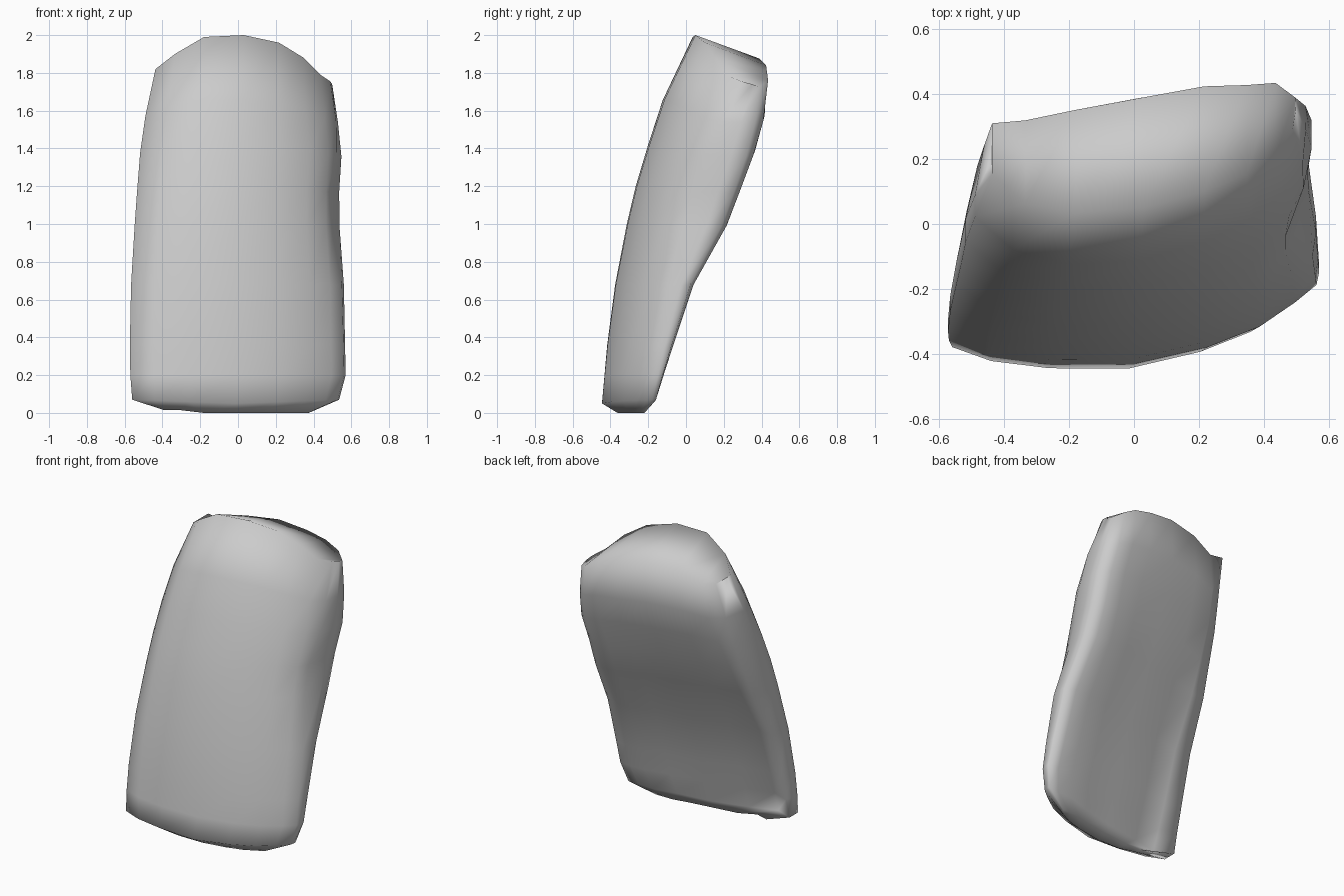
import bpy, bmesh

if "Cube" in bpy.data.objects:
    bpy.data.objects.remove(bpy.data.objects["Cube"])

def lerp(table, v):
    """Piecewise-linear lookup in [(key, value), ...]."""
    if v <= table[0][0]:
        return table[0][1]
    for (a, p), (b, q) in zip(table, table[1:]):
        if v <= b:
            return p + (q - p) * (v - a) / (b - a)
    return table[-1][1]

# Silhouette profiles by height
LEFT = [(0.08, -.56), (.2, -.57), (.5, -.575), (.8, -.56), (1.1, -.54), (1.48, -.51), (1.82, -.437)]
RIGHT = [(.05, .53), (.2, .57), (.7, .56), (1.08, .53), (1.4, .55), (1.75, .497)]
FRONT = [(.05, -.445), (.55, -.40), (1.12, -.29), (1.62, -.14), (2.0, .04)]
BACK = [(.04, -.17), (.35, -.07), (.68, .04), (1.0, .22), (1.4, .37), (1.68, .445), (1.87, .42)]
# Thin left back edge
LEFT_BACK_X = [(.09, -.56), (.67, -.54), (.95, -.52), (1.4, -.48), (1.82, -.437)]
LEFT_BACK_Y = [(.09, -.29), (.67, -.12), (.95, .02), (1.4, .19), (1.82, .31)]

# Across-width profiles: u = -1 (left) .. 1 (right)
U = [-1, -.78, -.45, 0, .4, .68, .87, 1]
TOP = [(-1, 1.82), (-.78, 1.90), (-.45, 1.99), (0, 2.0), (.4, 1.96), (.68, 1.88), (.87, 1.79), (1, 1.755)]
BOW_LOW = [(-1, .06), (-.78, .02), (-.45, .0), (0, .0), (.4, .05), (.68, .11), (1, .23)]
BOW_HIGH = [(-1, .20), (-.78, .07), (-.45, .0), (0, .01), (.4, .08), (.68, .17), (.87, .27), (1, .37)]
BACK_LOW = [(-.78, -.18), (-.45, -.13), (0, -.08), (.4, -.04), (.68, 0)]
BACK_HIGH = [(-.78, -.11), (-.45, -.07), (0, -.03), (.4, 0)]
DROP = [(-1, 0), (-.78, .1), (-.45, .13), (.4, .12), (.68, .07), (.87, .03), (1, .03)]
ROWS = [.03, .10, .18, .34, .50, .60, .71, .83, 1.0]

def height(t, u):
    z = 2 * t - (2 - lerp(TOP, u)) * t ** 4
    return z + (.02 * abs(u) - .01 if t < .05 else 0)

def width(z, u):
    s = (u + 1) / 2
    return lerp(LEFT, z) * (1 - s) + lerp(RIGHT, z) * s

def front_point(t, u):
    z = height(t, u)
    x = width(z, u)
    if u == 1:                       # waist notch on the right front edge
        x -= .008 + .04 * max(0, 1 - abs(z - 1.1) / .45)
    y = lerp(FRONT, z) + lerp(BOW_LOW, u) * (1 - t) + lerp(BOW_HIGH, u) * t
    return (x, y, z)

def back_point(t, u):
    z = height(t, u)
    x = width(z, u)
    z -= lerp(DROP, u) * max(0, (t - .7) / .3)
    if u == -1:
        return (lerp(LEFT_BACK_X, z), lerp(LEFT_BACK_Y, z), z)
    k = min(1, max(0, (z - 1.0) / .7))
    y = lerp(BACK, z) + lerp(BACK_LOW, u) * (1 - k) + lerp(BACK_HIGH, u) * k
    y -= .05 * t if u == 1 else 0
    return (x, max(y, front_point(t, u)[1] + .05), z)

def side_point(t, u):
    f, b = front_point(t, u), back_point(t, u)
    z = (f[2] + b[2]) / 2
    w = .3 if u < 0 else .6
    x = lerp(LEFT if u < 0 else RIGHT, z)
    return (x, f[1] * (1 - w) + b[1] * w, z)

bm = bmesh.new()
n = len(U)

def add_ring(points):
    return [bm.verts.new(p) for p in points]

def ring_points(t):
    return ([front_point(t, u) for u in U] + [side_point(t, 1)]
            + [back_point(t, u) for u in reversed(U)] + [side_point(t, -1)])

# Worn underside ring, pulled in from the lowest row
base = ring_points(ROWS[0])
foot = [(x * .7, y * .5 - .14, .015 if x < -.3 else 0.0) for x, y, z in base]
rings = [add_ring(foot)] + [add_ring(ring_points(t)) for t in ROWS]

# Wall faces between rings
count = len(foot)
for a, b in zip(rings, rings[1:]):
    for i in range(count):
        j = (i + 1) % count
        bm.faces.new((a[i], a[j], b[j], b[i]))

# Top and bottom caps as strips from front to back
for ring in (rings[0], rings[-1]):
    for i in range(n - 1):
        k = 2 * n - i
        bm.faces.new((ring[i], ring[i + 1], ring[k - 1], ring[k]))
    bm.faces.new((ring[n - 1], ring[n], ring[n + 1]))
    bm.faces.new((ring[0], ring[2 * n], ring[2 * n + 1]))

bmesh.ops.recalc_face_normals(bm, faces=bm.faces)
for f in bm.faces:
    f.smooth = True
mesh = bpy.data.meshes.new("leaning_stone_slab")
bm.to_mesh(mesh)
bm.free()
slab = bpy.data.objects.new("leaning_stone_slab", mesh)
bpy.context.collection.objects.link(slab)
